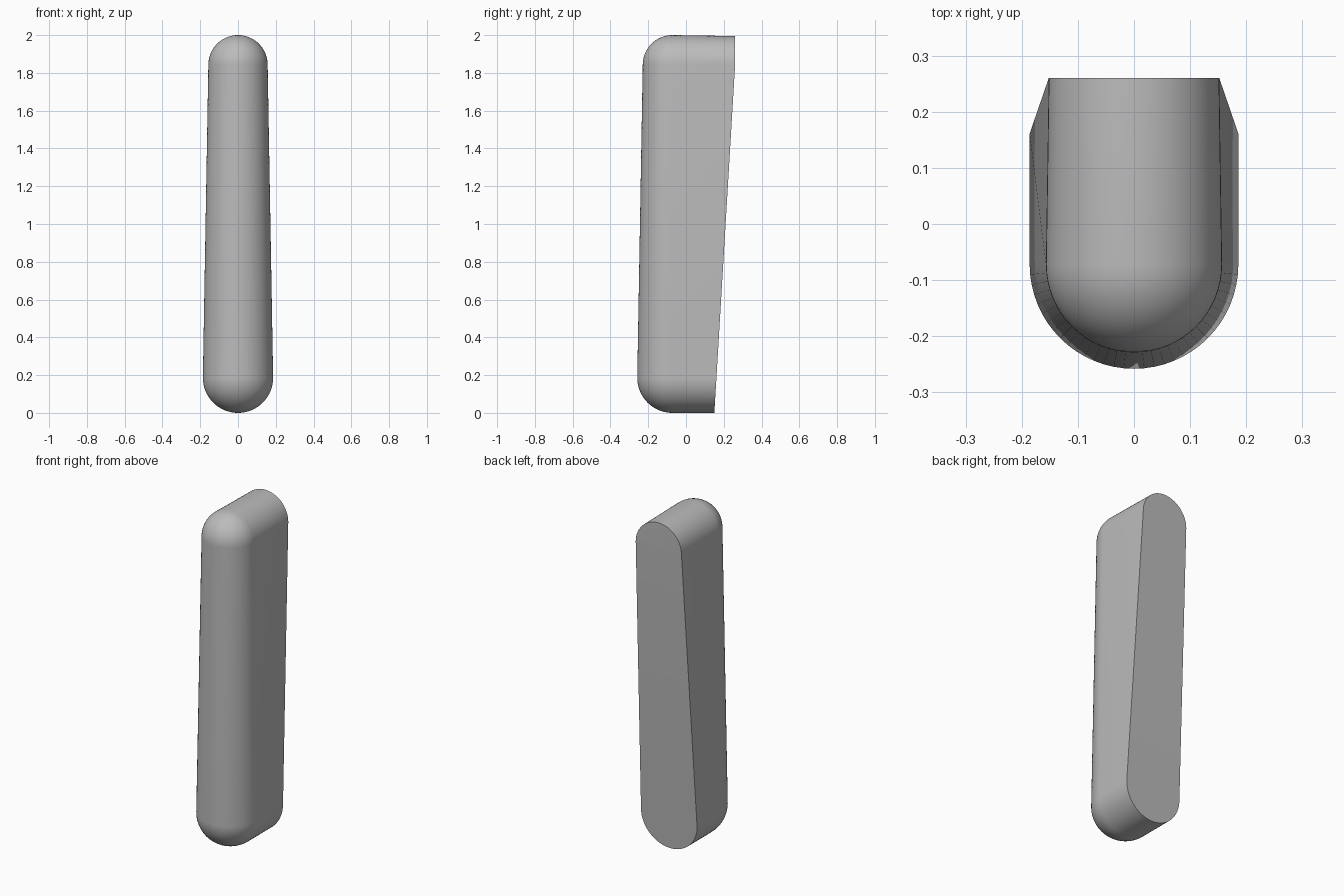
import bpy, bmesh, math

cube = bpy.data.objects.get("Cube")
if cube:
    bpy.data.objects.remove(cube, do_unlink=True)

grey = bpy.data.materials.new("plain grey")
grey.use_nodes = True
colour = (0.5, 0.5, 0.5, 1)
grey.diffuse_color = colour
grey.node_tree.nodes["Principled BSDF"].inputs["Base Color"].default_value = colour

R_TOP, R_BOTTOM, R_BACK = 0.157, 0.186, 0.152
Z_TOP, Z_BOTTOM = 1.843, 0.186
SEAM_Y, BACK_LOW, BACK_HIGH = -0.072, 0.15, 0.26
ARC, ROUND = 32, 16   # segments per half circle, rings in the rounded front


def outline(scale, r_top, y_at):
    """Closed tapered capsule outline: top arc, then bottom arc."""
    points = []
    for r, zc, start in ((r_top, Z_TOP, 0), (R_BOTTOM, Z_BOTTOM, math.pi)):
        for i in range(ARC + 1):
            a = start + math.pi * i / ARC
            z = zc + scale * r * math.sin(a)
            points.append((scale * r * math.cos(a), y_at(r, z), z))
    return points


def back_y(r, z):
    # Sloping back that turns upright at the top arc
    return BACK_LOW + (BACK_HIGH - BACK_LOW) * min(z / Z_TOP, 1)


# Rounded front rings, then the back edge
rings = []
for i in range(ROUND + 1):
    p = math.pi / 2 * i / ROUND
    rings.append(outline(math.sin(p), R_TOP,
                         lambda r, z, c=math.cos(p): SEAM_Y - r * c))
rings.append(outline(1, R_BACK, back_y))

bm = bmesh.new()
loops = [[bm.verts.new(co) for co in ring] for ring in rings]
n = len(loops[0])
for a, b in zip(loops, loops[1:]):
    for i in range(n):
        j = (i + 1) % n
        bm.faces.new((a[i], a[j], b[j], b[i]))

# Back: upright top piece and long sloping piece
edge = loops[-1]
bm.faces.new(edge[:ARC + 1])
bm.faces.new([edge[0], edge[ARC]] + edge[ARC + 1:])

bmesh.ops.remove_doubles(bm, verts=bm.verts, dist=0.0001)
bmesh.ops.recalc_face_normals(bm, faces=bm.faces)
mesh = bpy.data.meshes.new("rounded_bar")
bm.to_mesh(mesh)
bm.free()
mesh.materials.append(grey)

bar = bpy.data.objects.new("rounded_bar", mesh)
bpy.context.collection.objects.link(bar)
bpy.context.view_layer.objects.active = bar
bar.select_set(True)
bpy.ops.object.shade_smooth_by_angle(angle=math.radians(30))
